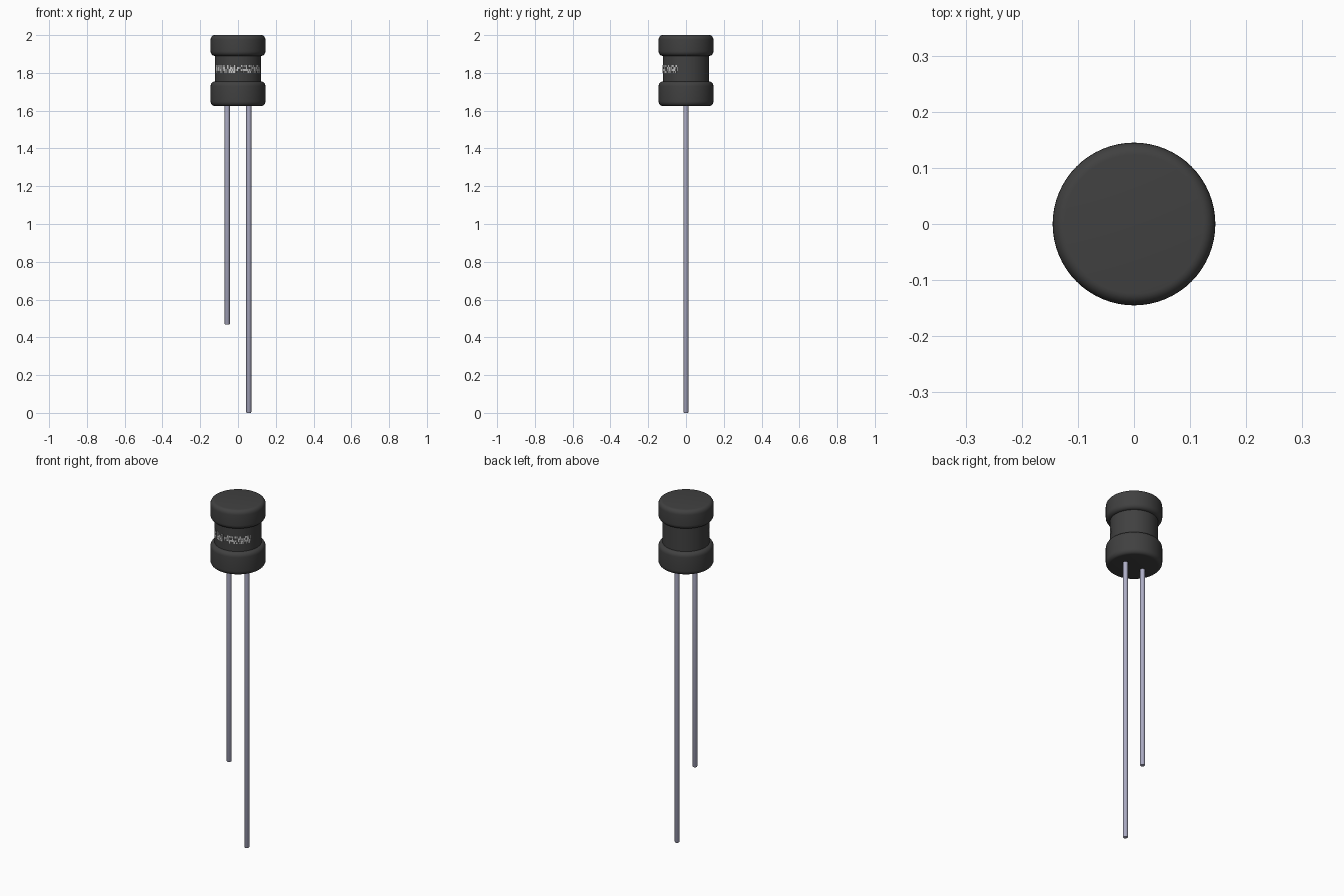
import bpy, bmesh, math, random
from mathutils import Matrix

if "Cube" in bpy.data.objects:
    bpy.data.objects.remove(bpy.data.objects["Cube"], do_unlink=True)


def material(name, rgb, rough=0.6):
    m = bpy.data.materials.new(name)
    m.use_nodes = True
    m.diffuse_color = (*rgb, 1)
    b = m.node_tree.nodes["Principled BSDF"]
    b.inputs["Base Color"].default_value = (*rgb, 1)
    b.inputs["Roughness"].default_value = rough
    return m


BLACK = material("black_sleeve", (0.052, 0.052, 0.052))
TIN = material("tinned_wire", (0.42, 0.42, 0.56))
WHITE = material("pale_ink", (0.55, 0.55, 0.55))


def add_object(name, bm, mat, smooth=True):
    mesh = bpy.data.meshes.new(name)
    bm.to_mesh(mesh)
    bm.free()
    mesh.materials.append(mat)
    ob = bpy.data.objects.new(name, mesh)
    bpy.context.collection.objects.link(ob)
    if smooth:
        bpy.ops.object.select_all(action="DESELECT")
        ob.select_set(True)
        bpy.context.view_layer.objects.active = ob
        bpy.ops.object.shade_smooth_by_angle(angle=math.radians(35))
    return ob


def lathe(name, profile, mat, sides=64, x=0.0):
    """Revolve (radius, z) points, listed bottom to top, and cap both ends."""
    bm = bmesh.new()
    rings = []
    for r, z in profile:
        rings.append([bm.verts.new((x + r * math.cos(2 * math.pi * i / sides),
                                    r * math.sin(2 * math.pi * i / sides), z))
                      for i in range(sides)])
    for a, b in zip(rings, rings[1:]):
        for i in range(sides):
            j = (i + 1) % sides
            bm.faces.new((a[i], a[j], b[j], b[i]))
    bm.faces.new(rings[0][::-1])
    bm.faces.new(rings[-1])
    return add_object(name, bm, mat)


def arc(r, z, rx, rz, start, end, steps=6):
    """Elliptical corner points around centre (r, z), angles in degrees."""
    angles = [math.radians(start + (end - start) * i / steps) for i in range(steps + 1)]
    return [(r + rx * math.cos(a), z + rz * math.sin(a)) for a in angles]


# Sleeved bobbin: two rounded flanges with a narrower waist between them
R, WAIST = 0.145, 0.123
lathe("body",
      arc(0.124, 1.650, R - 0.124, 0.025, -90, 0)
      + arc(WAIST, 1.730, R - WAIST, 0.025, 0, 90)
      + arc(WAIST, 1.915, R - WAIST, 0.025, -90, 0)
      + arc(0.124, 1.975, R - 0.124, 0.025, 0, 90), BLACK)

# Two wire leads of different length
for name, x, bottom in (("left_lead", 0.057, 0.0), ("right_lead", -0.057, 0.468)):
    lathe(name, [(0.011, bottom), (0.0135, bottom + 0.004), (0.0135, 1.64)],
          TIN, sides=24, x=x)

# Worn printed band: an irregular row of thin plain flecks around the front
random.seed(4)
bm = bmesh.new()
for i in range(74):
    angle = math.radians(-68 + 136 * i / 73)
    for z in (1.804, 1.815, 1.826, 1.837):
        chance = 0.62 if 1.81 < z < 1.83 else 0.36
        if random.random() > chance:
            continue
        place = (Matrix.Rotation(angle, 4, "Z")
                 @ Matrix.Translation((0, -WAIST - 0.0003, z))
                 @ Matrix.Diagonal((0.0042, 0.0015, 0.010, 1)))
        bmesh.ops.create_cube(bm, size=1, matrix=place)
add_object("print_flecks", bm, WHITE, smooth=False)
